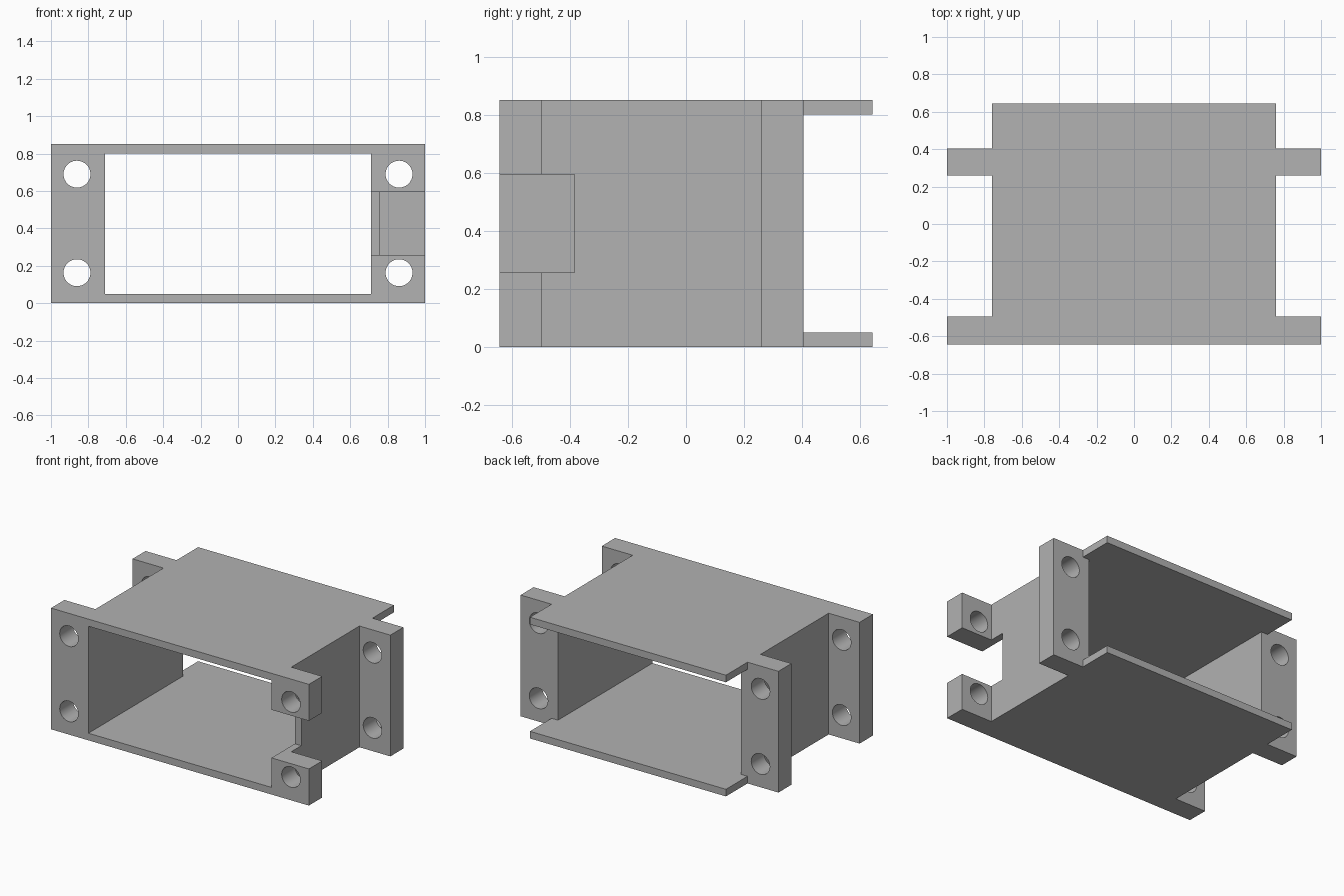
import bpy
import bmesh
from mathutils import Matrix

if "Cube" in bpy.data.objects:
    bpy.data.objects.remove(bpy.data.objects["Cube"], do_unlink=True)

# Overall dimensions
H = 0.85          # height
W = 0.76          # half width of the sleeve
IN = 0.71         # half width of the opening
D = 0.643         # half depth
PLATE = 0.05      # top and bottom plate thickness
FRONT = -0.495    # rear face of the front ears
BACK = (0.26, 0.404)  # front and rear faces of the back ears

grey = bpy.data.materials.new("plain grey")
grey.use_nodes = True
colour = (0.445, 0.445, 0.445, 1)
grey.diffuse_color = colour
grey.node_tree.nodes["Principled BSDF"].inputs["Base Color"].default_value = colour


def add_object(name, bm):
    bmesh.ops.recalc_face_normals(bm, faces=bm.faces)
    mesh = bpy.data.meshes.new(name)
    bm.to_mesh(mesh)
    bm.free()
    mesh.materials.append(grey)
    obj = bpy.data.objects.new(name, mesh)
    bpy.context.collection.objects.link(obj)
    return obj


def box(name, x, y, z):
    bm = bmesh.new()
    size = [b - a for a, b in (x, y, z)]
    mid = [(a + b) / 2 for a, b in (x, y, z)]
    bmesh.ops.create_cube(bm, size=1, matrix=Matrix.Translation(mid) @ Matrix.Diagonal((*size, 1)))
    return add_object(name, bm)


def drill(x, z):
    bm = bmesh.new()
    turn = Matrix.Translation((x, 0, z)) @ Matrix.Rotation(1.5707963, 4, 'X')
    bmesh.ops.create_cone(bm, cap_ends=True, segments=40, radius1=0.072, radius2=0.072,
                          depth=2, matrix=turn)
    return add_object("hole_cutter", bm)


# Solid body: plan outline of the sleeve with its four ears, extruded upwards
half = [(1, -D), (1, FRONT), (W, FRONT), (W, BACK[0]), (1, BACK[0]), (1, BACK[1]), (W, BACK[1]), (W, D)]
outline = half + [(-x, y) for x, y in reversed(half)]
bm = bmesh.new()
base = bm.faces.new([bm.verts.new((x, y, 0)) for x, y in outline])
top = bmesh.ops.extrude_face_region(bm, geom=[base])["geom"]
bmesh.ops.translate(bm, vec=(0, 0, H), verts=[v for v in top if isinstance(v, bmesh.types.BMVert)])
body = add_object("mounting_sleeve", bm)

# Opening, open rear sides, cable notch on the left wall, screw holes
cutters = [
    box("opening_cutter", (-IN, IN), (-1, 1), (PLATE, H - PLATE)),
    box("rear_cutter", (-0.9, 0.9), (BACK[1], 1), (PLATE, H - PLATE)),
    box("notch_cutter", (0.6, 1.2), (-1, -0.384), (0.257, 0.594)),
]
cutters += [drill(x, z) for x in (-0.861, 0.861) for z in (0.163, 0.69)]

bpy.ops.object.select_all(action='DESELECT')
bpy.context.view_layer.objects.active = body
body.select_set(True)
for cutter in cutters:
    cutter.hide_render = True
    mod = body.modifiers.new("cut", 'BOOLEAN')
    mod.operation = 'DIFFERENCE'
    mod.solver = 'EXACT'
    mod.object = cutter
    bpy.ops.object.modifier_apply(modifier=mod.name)
    bpy.data.objects.remove(cutter, do_unlink=True)

bpy.ops.object.shade_smooth_by_angle(angle=0.5)
